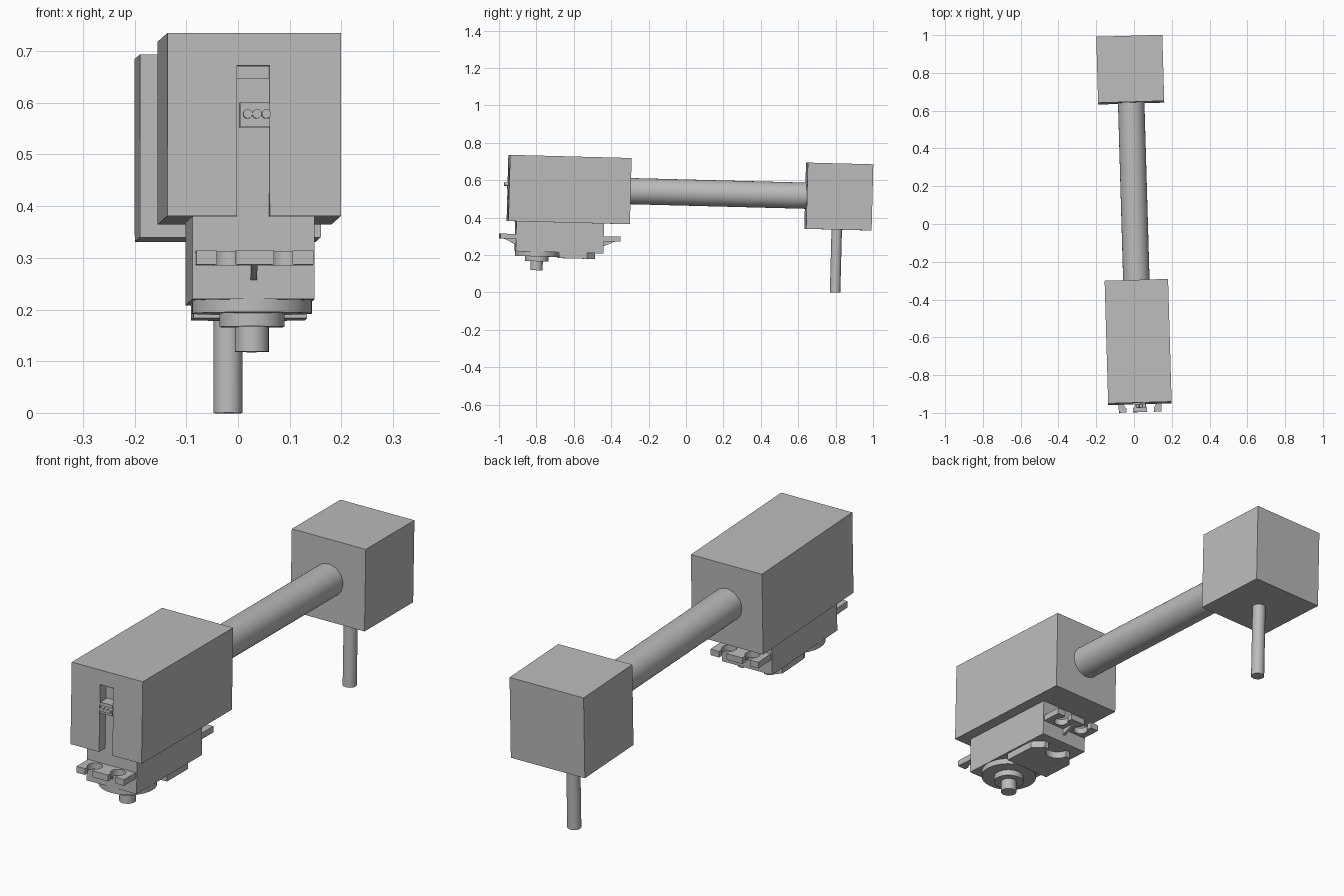
import bpy, bmesh
from math import cos, sin, pi, asin
from mathutils import Matrix, Vector

cube = bpy.data.objects.get("Cube")
if cube:
    bpy.data.objects.remove(cube, do_unlink=True)

# One plain grey for everything
grey = bpy.data.materials.new("plain_grey")
grey.use_nodes = True
GREY = (0.5, 0.5, 0.5, 1)
grey.diffuse_color = GREY
grey.node_tree.nodes["Principled BSDF"].inputs["Base Color"].default_value = GREY

# The whole assembly is slightly yawed and pitched
FRAME = (Matrix.Translation((0.001, 0.096, 0.531))
         @ Matrix.Rotation(0.029, 4, 'Z') @ Matrix.Rotation(-0.026, 4, 'X'))


def finish(name, bm, smooth=False):
    bmesh.ops.recalc_face_normals(bm, faces=bm.faces)
    mesh = bpy.data.meshes.new(name)
    bm.to_mesh(mesh)
    bm.free()
    mesh.materials.append(grey)
    obj = bpy.data.objects.new(name, mesh)
    bpy.context.collection.objects.link(obj)
    obj.matrix_world = FRAME
    if smooth:
        bpy.ops.object.select_all(action='DESELECT')
        obj.select_set(True)
        bpy.context.view_layer.objects.active = obj
        bpy.ops.object.shade_smooth_by_angle(angle=0.6)
    return obj


def box(name, x, y, z):
    """Box from (low, high) pairs on each axis."""
    bm = bmesh.new()
    bmesh.ops.create_cube(bm, size=1)
    for v in bm.verts:
        v.co = Vector([(a + b) / 2 + c * (b - a) for (a, b), c in zip((x, y, z), v.co)])
    return finish(name, bm)


def cylinder(name, centre, radius, length, axis='Z', sides=40):
    bm = bmesh.new()
    turn = Matrix.Rotation(pi / 2, 4, 'X') if axis == 'Y' else Matrix()
    bmesh.ops.create_cone(bm, cap_ends=True, segments=sides, radius1=radius, radius2=radius,
                          depth=length, matrix=Matrix.Translation(centre) @ turn)
    return finish(name, bm, True)


def post(name, y, radius, low, high, sides=40):
    return cylinder(name, (0, y, (low + high) / 2), radius, high - low, 'Z', sides)


def slab(name, outline, low, high, smooth=False):
    """Extrude an outline in x, y between two heights."""
    bm = bmesh.new()
    face = bm.faces.new([bm.verts.new((x, y, low)) for x, y in outline])
    new = bmesh.ops.extrude_face_region(bm, geom=[face])["geom"]
    bmesh.ops.translate(bm, vec=(0, 0, high - low),
                        verts=[g for g in new if isinstance(g, bmesh.types.BMVert)])
    return finish(name, bm, smooth)


def cut(obj, cutter):
    mod = obj.modifiers.new("cut", 'BOOLEAN')
    mod.operation = 'DIFFERENCE'
    mod.solver = 'EXACT'
    mod.object = cutter
    bpy.context.view_layer.update()
    bpy.context.view_layer.objects.active = obj
    bpy.ops.object.modifier_apply(modifier=mod.name)
    bpy.data.objects.remove(cutter, do_unlink=True)


# Arm: two blocks joined by a tube, with a pin under the rear block
front_block = box("front_block", (-0.168, 0.168), (-1.0465, -0.3965), (-0.177, 0.177))
cut(front_block, box("cable_slot", (-0.033, 0.03), (-1.1, -0.96), (-0.2, 0.114)))
box("rear_block", (-0.175, 0.175), (0.5465, 0.8965), (-0.177, 0.177))
cylinder("connecting_tube", (0, 0.075, 0), 0.07, 0.96, 'Y', 48)
post("rear_pin", 0.715, 0.028, -0.513, -0.16)

# Motor body, partly sunk into the front block
FRONT, BACK = -1.002, -0.533
box("motor_body", (-0.118, 0.118), (FRONT, BACK), (-0.337, 0.09))


# Mounting ears with two open keyholes each
def ear_outline(root, tip):
    d = 1 if tip > root else -1
    half, slit, radius, inset = 0.113, 0.018, 0.03, 0.046
    start = asin(slit / radius)
    pts = [(-half, root), (-half, tip)]
    for cx in (-0.055, 0.055):
        pts.append((cx - slit, tip))
        for i in range(19):
            a = start + (2 * pi - 2 * start) * i / 18
            pts.append((cx - radius * sin(a), tip + d * (radius * cos(a) - inset)))
        pts.append((cx + slit, tip))
    return pts + [(half, tip), (half, root)]


for side, root, tip in (("front", FRONT, -1.086), ("rear", BACK, -0.444)):
    slab(side + "_ear", ear_outline(root, tip), -0.272, -0.245, True)
    # Small triangular rib below each ear
    bm = bmesh.new()
    reach = root + (tip - root) * 0.7
    ends = [[bm.verts.new((x, y, z)) for y, z in ((root, -0.272), (reach, -0.272), (root, -0.3))]
            for x in (-0.006, 0.006)]
    bm.faces.new(ends[0])
    bm.faces.new(ends[1])
    for i in range(3):
        j = (i + 1) % 3
        bm.faces.new((ends[0][i], ends[0][j], ends[1][j], ends[1][i]))
    finish(side + "_ear_rib", bm)

# Gear housing and output shaft below the motor
SHAFT = -0.885
post("gear_housing", SHAFT, 0.116, -0.362, -0.33, 48)
post("shaft_collar", SHAFT, 0.063, -0.388, -0.36)
post("output_shaft", SHAFT, 0.033, -0.436, -0.38, 24)
gear_cover = slab("gear_cover", [(-0.11, -0.77), (0.11, -0.77), (0.11, -0.62),
                                 (0.07, -0.576), (-0.07, -0.576), (-0.11, -0.62)],
                  -0.368, -0.33)
cut(gear_cover, cylinder("cover_notch", (0, -0.575, -0.36), 0.05, 0.045))

# Cable plug with three wires in the slot
box("cable_plug", (-0.028, 0.03), (-1.052, -0.99), (-0.005, 0.042))
for i, side in enumerate(("right", "middle", "left")):
    cylinder(side + "_wire", (-0.013 + 0.018 * i, -1.035, 0.02), 0.009, 0.07, 'Y', 16)
